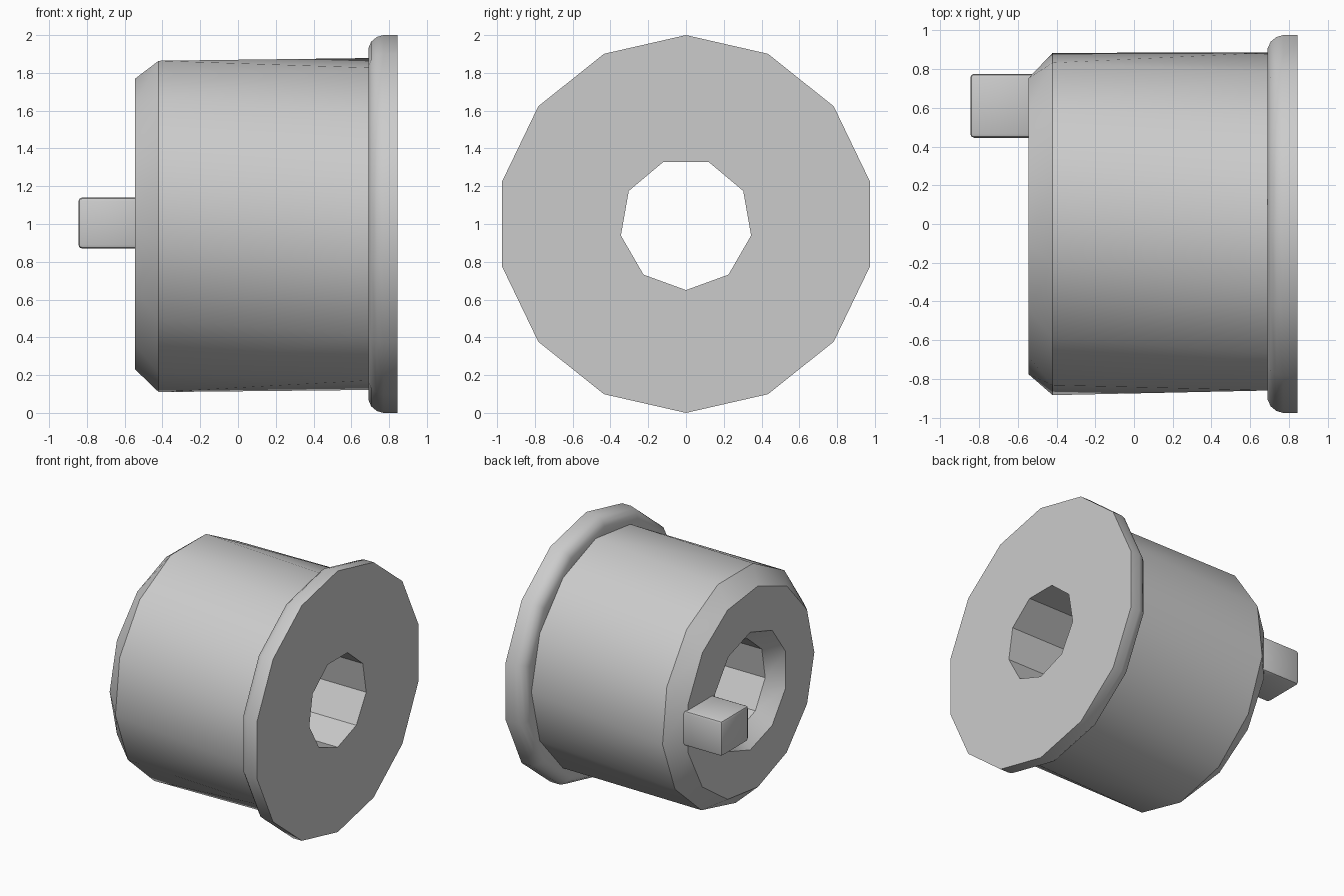
import bpy, bmesh
from math import radians, cos, sin

cube = bpy.data.objects.get("Cube")
if cube:
    bpy.data.objects.remove(cube, do_unlink=True)

GREY = (0.6, 0.6, 0.6, 1)
metal = bpy.data.materials.new("plain grey")
metal.use_nodes = True
metal.diffuse_color = GREY
metal.node_tree.nodes["Principled BSDF"].inputs["Base Color"].default_value = GREY


def finish(name, bm):
    bmesh.ops.recalc_face_normals(bm, faces=bm.faces)
    mesh = bpy.data.meshes.new(name)
    bm.to_mesh(mesh)
    bm.free()
    mesh.materials.append(metal)
    obj = bpy.data.objects.new(name, mesh)
    bpy.context.collection.objects.link(obj)
    bpy.ops.object.select_all(action='DESELECT')
    obj.select_set(True)
    bpy.context.view_layer.objects.active = obj
    bpy.ops.object.shade_smooth_by_angle(angle=radians(32))
    return obj


def stitch(bm, a, b):
    """Join two (vertices, start angle) rings that may differ in side count."""
    (va, pa), (vb, pb) = a, b
    na, nb = len(va), len(vb)
    if na == nb:
        for i in range(na):
            j = (i + 1) % na
            bm.faces.new((va[i], va[j], vb[j], vb[i]))
        return
    i = j = 0
    while i < na or j < nb:
        next_a = pa + (i + 1) * 360 / na
        next_b = pb + (j + 1) * 360 / nb
        if j == nb or (i < na and next_a <= next_b):
            bm.faces.new((va[i], va[(i + 1) % na], vb[j % nb]))
            i += 1
        else:
            bm.faces.new((va[i % na], vb[(j + 1) % nb], vb[j]))
            j += 1


def turned(name, rings):
    """Shell around the x axis from rings of (x, radius, sides, start angle)."""
    bm = bmesh.new()
    loops = []
    for x, r, n, start in rings:
        angles = [radians(start + 360 * k / n) for k in range(n)]
        loops.append(([bm.verts.new((x, r * cos(t), 1 + r * sin(t)))
                       for t in angles], start))
    for a, b in zip(loops, loops[1:]):
        stitch(bm, a, b)
    return finish(name, bm)


# Barrel: wall, chamfer, end face, countersink and bore
TWIST = 90 / 13
turned("barrel", [
    (0.70, 0.885, 13, 0),
    (-0.42, 0.89, 13, -TWIST),
    (-0.545, 0.775, 13, -2 * TWIST),
    (-0.545, 0.45, 10, -18),
    (-0.43, 0.35, 9, -10),
    (0.70, 0.35, 9, -10),
])

# Flange: rounded rim, flat outer face and bore
RIM = 90 / 7
turned("flange", [
    (0.69, 0.82, 14, -RIM),
    (0.69, 0.93, 14, -RIM),
    (0.705, 0.965, 14, -RIM),
    (0.735, 0.99, 14, -RIM),
    (0.77, 1.0, 14, -RIM),
    (0.845, 1.0, 14, -RIM),
    (0.845, 0.35, 9, -10),
    (0.70, 0.35, 9, -10),
])

# Off-centre drive pin
bm = bmesh.new()
bmesh.ops.create_cube(bm, size=1)
bmesh.ops.scale(bm, vec=(0.345, 0.33, 0.27), verts=bm.verts)
bmesh.ops.translate(bm, vec=(-0.6725, 0.61, 1.005), verts=bm.verts)
bmesh.ops.bevel(bm, geom=list(bm.edges), offset=0.02, segments=2,
                profile=0.5, affect='EDGES')
finish("drive_pin", bm)
